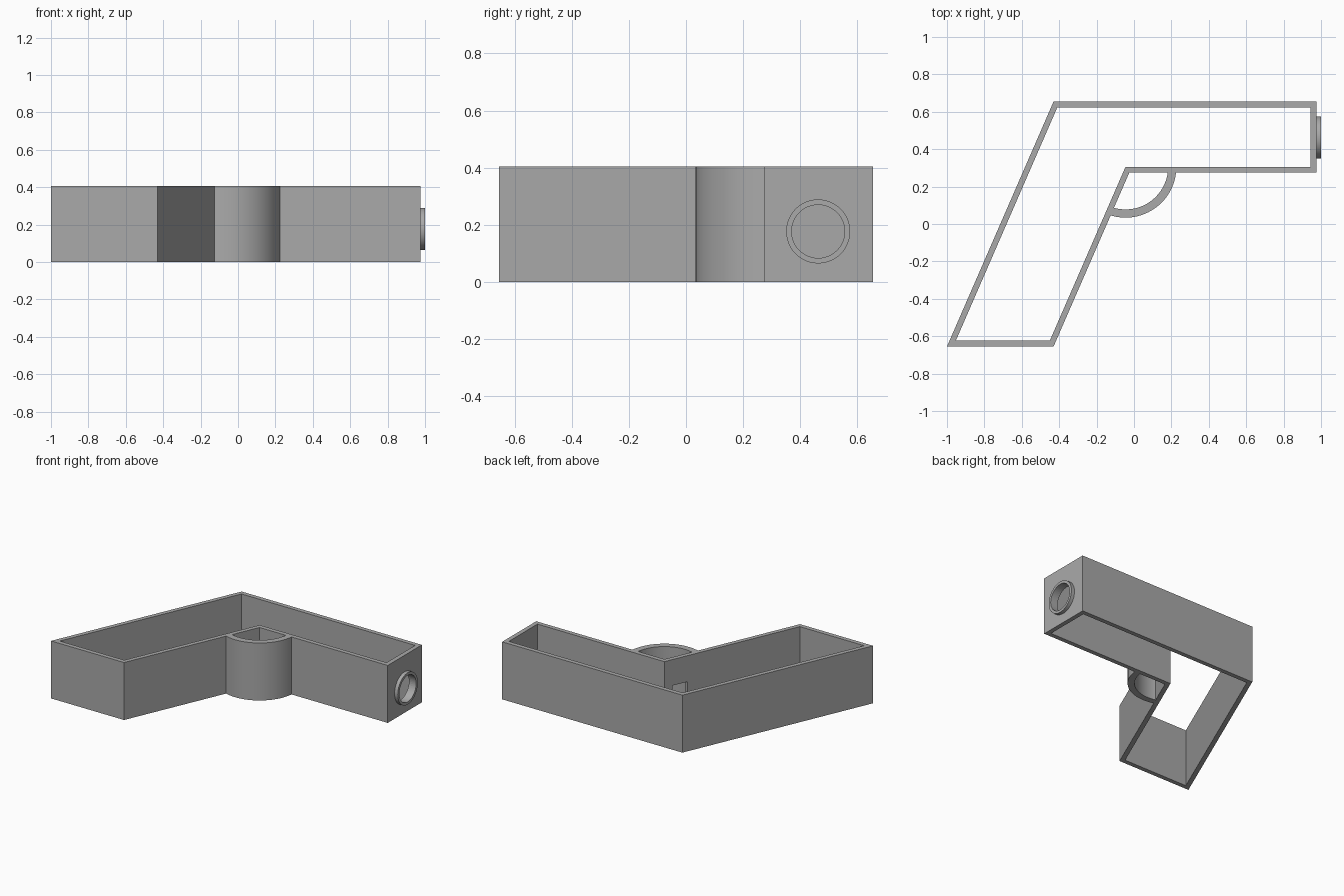
import bpy, bmesh, math
from mathutils import Vector, Matrix

cube = bpy.data.objects.get("Cube")
if cube:
    bpy.data.objects.remove(cube, do_unlink=True)

HEIGHT, WALL = 0.405, 0.031
grey = bpy.data.materials.new("plain grey")
grey.use_nodes = True
grey.diffuse_color = (0.4, 0.4, 0.4, 1)
grey.node_tree.nodes["Principled BSDF"].inputs["Base Color"].default_value = (0.4, 0.4, 0.4, 1)


def finish(name, bm, cutter=False):
    bmesh.ops.recalc_face_normals(bm, faces=bm.faces)
    mesh = bpy.data.meshes.new(name)
    bm.to_mesh(mesh)
    bm.free()
    obj = bpy.data.objects.new(name, mesh)
    bpy.context.collection.objects.link(obj)
    mesh.materials.append(grey)
    if cutter:
        obj.hide_render = True
        obj.hide_set(True)
    return obj


def band(name, outer, inner, height, closed, matrix=Matrix()):
    """Upright wall between two matching outlines, open or closed in a loop."""
    bm = bmesh.new()
    rings = [[bm.verts.new(matrix @ Vector((p[0], p[1], z))) for p in line]
             for line, z in ((outer, 0), (outer, height), (inner, height), (inner, 0))]
    n = len(outer)
    for i in range(n if closed else n - 1):
        j = (i + 1) % n
        for k in range(4):
            a, b = rings[k], rings[(k + 1) % 4]
            bm.faces.new((a[i], a[j], b[j], b[i]))
    if not closed:
        for i in (0, n - 1):
            bm.faces.new([r[i] for r in rings])
    return finish(name, bm)


def inset(points, distance):
    """Mitred inward offset of a counter-clockwise outline."""
    result = []
    for i, p in enumerate(points):
        d1 = (p - points[i - 1]).normalized()
        d2 = (points[(i + 1) % len(points)] - p).normalized()
        n1, n2 = Vector((-d1.y, d1.x)), Vector((-d2.y, d2.x))
        result.append(p + (n1 + n2) * distance / (1 + n1.dot(n2)))
    return result


def arc(centre, radius, start, end, steps):
    angles = [math.radians(start + (end - start) * i / steps) for i in range(steps + 1)]
    return [centre + radius * Vector((math.cos(a), math.sin(a))) for a in angles]


def cut(target, cutter):
    mod = target.modifiers.new(cutter.name, "BOOLEAN")
    mod.operation = "DIFFERENCE"
    mod.solver = "EXACT"
    mod.object = cutter


def smooth(obj):
    bpy.ops.object.select_all(action="DESELECT")
    obj.select_set(True)
    bpy.context.view_layer.objects.active = obj
    bpy.ops.object.shade_smooth_by_angle(angle=math.radians(30))


# Angled body frame, open above and below
outline = [Vector(p) for p in ((-1, -0.655), (-0.43, -0.655), (-0.025, 0.275),
                               (0.975, 0.275), (0.975, 0.655), (-0.43, 0.655))]
inner = inset(outline, WALL)
frame = band("body_frame", outline, inner, HEIGHT, True)

# Curved guard in the inside corner
corner = inner[2]
guard = band("trigger_guard", arc(corner, 0.272, 250.5, 356, 32),
             arc(corner, 0.228, 250.5, 356, 32), HEIGHT, False)
smooth(guard)

# Round muzzle ring on the end wall
muzzle = Matrix.Translation((0.974, 0.4625, 0.177)) @ Matrix.Rotation(math.pi / 2, 4, "Y")
origin = Vector((0, 0))
ring = band("muzzle_ring", arc(origin, 0.112, 0, 360, 48)[:-1],
            arc(origin, 0.093, 0, 360, 48)[:-1], 0.026, True, muzzle)
smooth(ring)

# Muzzle hole through the end wall
bm = bmesh.new()
bmesh.ops.create_cone(bm, cap_ends=True, segments=48, radius1=0.093, radius2=0.093,
                      depth=0.2, matrix=muzzle)
cut(frame, finish("muzzle_cutter", bm, cutter=True))

# Trigger opening through the slanted wall behind the guard
along = (outline[1] - outline[2]).normalized()
spot = corner + along * 0.117
bm = bmesh.new()
bmesh.ops.create_cube(bm, size=1, matrix=Matrix.Translation((spot.x, spot.y, 0.165))
                      @ Matrix.Rotation(math.atan2(along.y, along.x), 4, "Z")
                      @ Matrix.Diagonal((0.113, 0.12, 0.113, 1)))
cut(frame, finish("trigger_cutter", bm, cutter=True))
